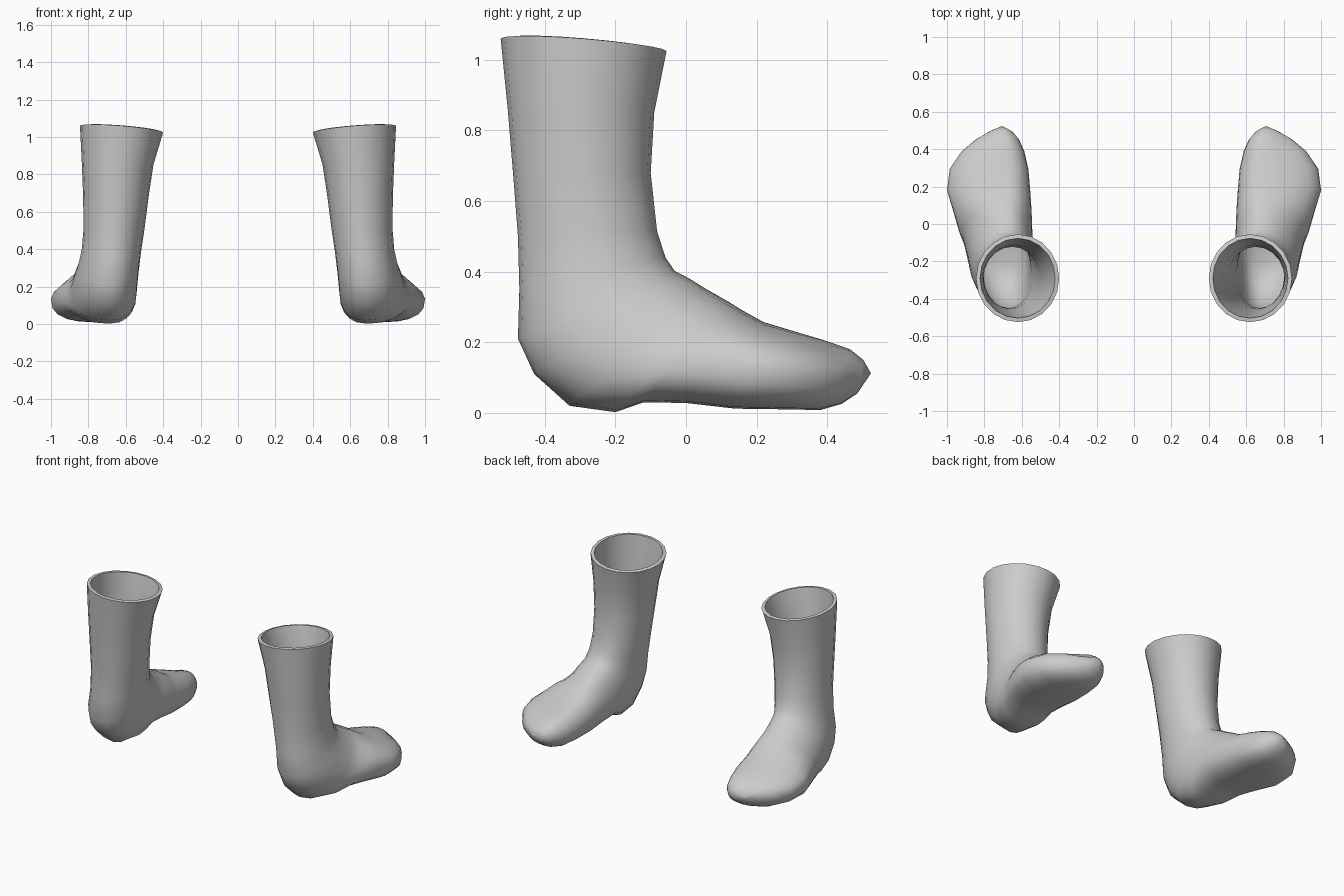
import bpy, bmesh, math

if "Cube" in bpy.data.objects:
    bpy.data.objects.remove(bpy.data.objects["Cube"])

SIDES = 20

# Cross-sections from cuff to toes, fanning round the heel:
# back/sole (y, z), front/top (y, z), inner x, outer x, top x, sole x, roundness
RINGS = [
    (-.525, 1.060, -.055, 1.025, .400, .845, .62, .62, 1.0),
    (-.505, .860, -.090, .850, .452, .835, .64, .64, 1.0),
    (-.490, .680, -.100, .680, .478, .828, .65, .65, 1.0),
    (-.476, .500, -.082, .515, .500, .826, .66, .66, 1.0),
    (-.472, .350, -.058, .440, .517, .836, .67, .67, 1.0),
    (-.476, .210, -.032, .402, .528, .856, .67, .68, 1.0),
    (-.430, .110, .010, .380, .535, .878, .67, .68, .95),
    (-.330, .020, .050, .355, .540, .895, .67, .68, .9),
    (-.200, .002, .090, .332, .543, .918, .67, .69, .85),
    (-.120, .030, .120, .315, .545, .942, .67, .72, .8),
    (.000, .028, .160, .290, .548, .968, .67, .75, .75),
    (.140, .012, .220, .257, .555, 1.00, .67, .76, .75),
    (.280, .010, .310, .230, .565, .985, .67, .76, .75),
    (.380, .008, .400, .203, .587, .920, .68, .74, .8),
    (.440, .025, .465, .180, .615, .845, .69, .72, .85),
    (.485, .055, .502, .150, .650, .775, .70, .71, .9),
]
TIP = (.705, .524, .112)


def section_point(ring, i):
    by, bz, ty, tz, xi, xo, xt, xb, rnd = ring
    a = 2 * math.pi * i / SIDES
    c, s = math.cos(a), math.sin(a)
    power = 1.0 if s > 0 else rnd          # fuller corners along the sole
    u = abs(c) ** power
    v = math.copysign(abs(s) ** power, s)
    # Ridge line blends to mid-width at the sides
    ridge = xt if s > 0 else xb
    x = ridge + u * ((xo if c > 0 else xi) - ridge)
    f = .5 + v * .5
    y, z = by + (ty - by) * f, bz + (tz - bz) * f
    z += .08 * (x - .62) * max(0, (z - .8) / .25)      # cuff slopes inward
    if y > .34 and s > 0:                              # cleft beside the big toe
        z -= .022 * math.exp(-((x - .79) / .03) ** 2)
    return x, y, z


def make_sock(name, side, mat):
    bm = bmesh.new()
    loops = []
    for ring in RINGS:
        pts = [section_point(ring, i) for i in range(SIDES)]
        loops.append([bm.verts.new((side * x, y, z)) for x, y, z in pts])
    tip = bm.verts.new((side * TIP[0], TIP[1], TIP[2]))
    for a, b in zip(loops, loops[1:]):
        for i in range(SIDES):
            j = (i + 1) % SIDES
            bm.faces.new((a[i], b[i], b[j], a[j]))
    for i in range(SIDES):
        bm.faces.new((loops[-1][i], tip, loops[-1][(i + 1) % SIDES]))
    # The mirrored sock needs its winding flipped to face outward
    if side < 0:
        bmesh.ops.reverse_faces(bm, faces=bm.faces[:])
    mesh = bpy.data.meshes.new(name)
    bm.to_mesh(mesh)
    bm.free()
    mesh.materials.append(mat)
    obj = bpy.data.objects.new(name, mesh)
    bpy.context.collection.objects.link(obj)
    # Fabric thickness, inward from the outer surface
    wall = obj.modifiers.new("fabric", 'SOLIDIFY')
    wall.thickness = .022
    wall.offset = -1
    bpy.ops.object.select_all(action='DESELECT')
    obj.select_set(True)
    bpy.context.view_layer.objects.active = obj
    bpy.ops.object.modifier_apply(modifier=wall.name)
    bpy.ops.object.shade_smooth_by_angle(angle=math.radians(55))


grey = bpy.data.materials.new("grey fabric")
grey.diffuse_color = (.6, .6, .6, 1)
grey.use_nodes = True
grey.node_tree.nodes["Principled BSDF"].inputs["Base Color"].default_value = grey.diffuse_color
make_sock("right_sock", 1, grey)
make_sock("left_sock", -1, grey)
